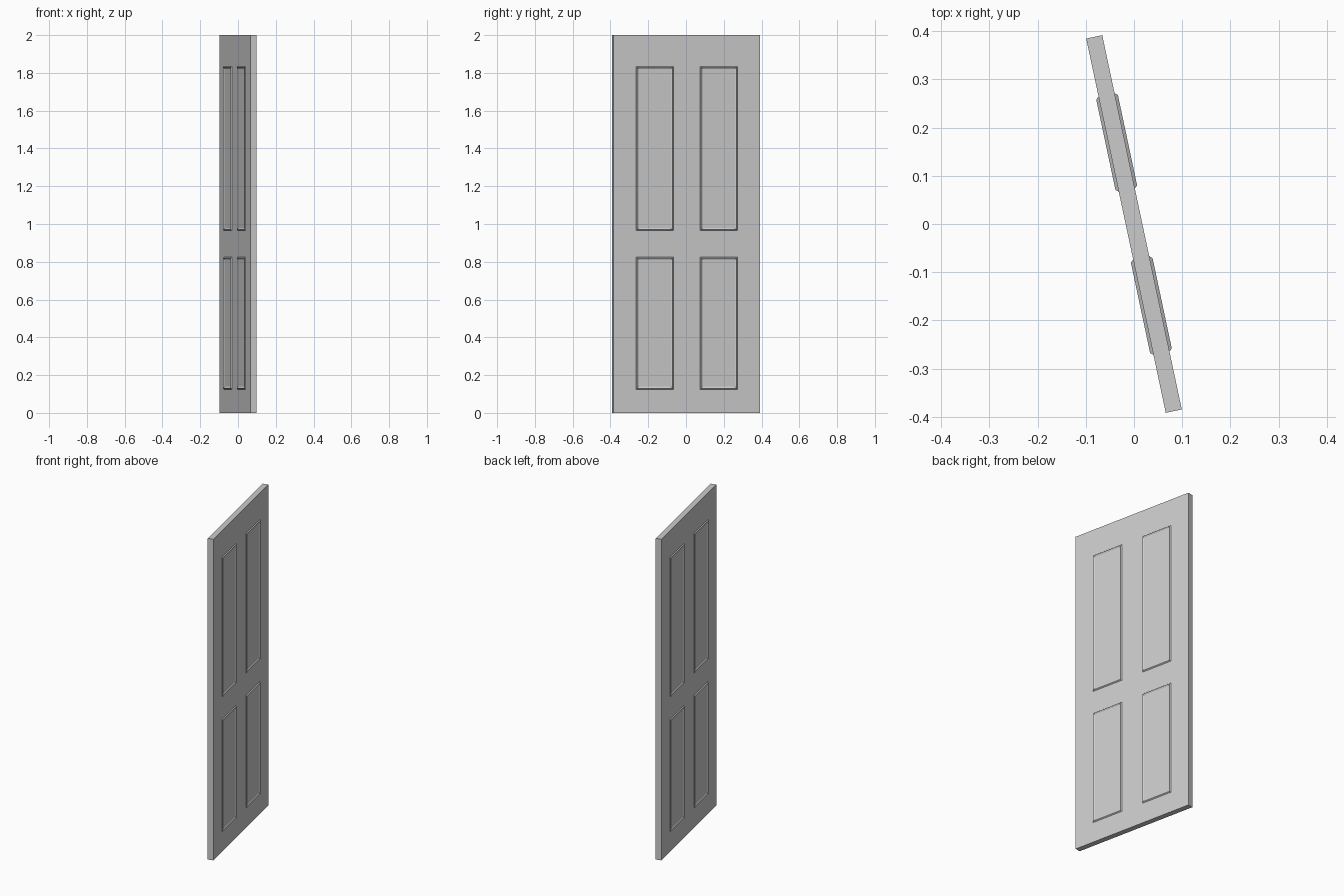
import bpy, bmesh, math
from mathutils import Matrix, Vector

if "Cube" in bpy.data.objects:
    bpy.data.objects.remove(bpy.data.objects["Cube"])

WIDTH, THICK, HEIGHT, SWING = 0.794, 0.034, 2.0, math.radians(12)
PANEL_Y = (0.072, 0.274)                     # panel span either side of the centre
PANEL_Z = ((0.125, 0.825), (0.965, 1.835))   # lower and upper panel rows

# Door slab
bm = bmesh.new()
bmesh.ops.create_cube(bm, size=1, matrix=Matrix.Translation((0, 0, HEIGHT / 2))
                      @ Matrix.Diagonal((THICK, WIDTH, HEIGHT, 1)))

# Cut the slab along the panel borders
def cut(co, no):
    bmesh.ops.bisect_plane(bm, geom=bm.verts[:] + bm.edges[:] + bm.faces[:],
                           plane_co=co, plane_no=no)

for y in PANEL_Y:
    for s in (-1, 1):
        cut(Vector((0, s * y, 0)), Vector((0, 1, 0)))
for row in PANEL_Z:
    for z in row:
        cut(Vector((0, 0, z)), Vector((0, 0, 1)))

# Raised moulding around each panel, on both sides
def is_panel(f):
    c = f.calc_center_median()
    return (abs(f.normal.x) > 0.9 and PANEL_Y[0] < abs(c.y) < PANEL_Y[1]
            and any(a < c.z < b for a, b in PANEL_Z))

bm.normal_update()
panels = [f for f in bm.faces if is_panel(f)]
bmesh.ops.inset_individual(bm, faces=panels, thickness=0.007, depth=0.006)
bm.normal_update()
bmesh.ops.inset_individual(bm, faces=panels, thickness=0.012, depth=-0.005)

# Turn the door to its open angle
bmesh.ops.rotate(bm, verts=bm.verts, cent=(0, 0, 0), matrix=Matrix.Rotation(SWING, 3, 'Z'))
bmesh.ops.recalc_face_normals(bm, faces=bm.faces)

mesh = bpy.data.meshes.new("door_panel")
bm.to_mesh(mesh)
bm.free()
door = bpy.data.objects.new("door_panel", mesh)
bpy.context.collection.objects.link(door)
